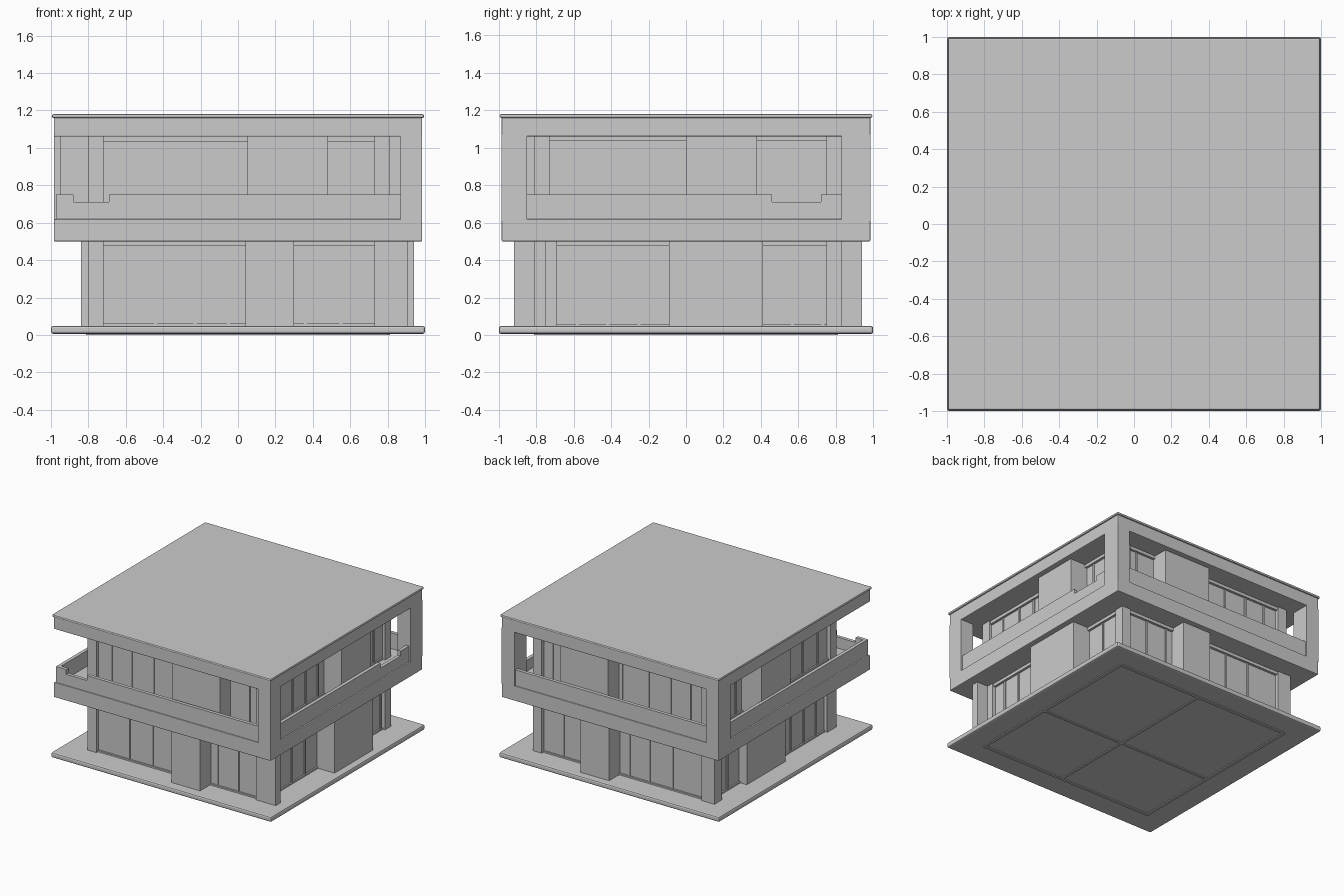
import bpy

if "Cube" in bpy.data.objects:
    bpy.data.objects.remove(bpy.data.objects["Cube"])


def box(name, x, y, z, bevel=0.0):
    """Axis-aligned box from (min, max) ranges."""
    bpy.ops.mesh.primitive_cube_add(size=1)
    o = bpy.context.object
    o.name = name
    o.location = [(a + b) / 2 for a, b in (x, y, z)]
    o.scale = [b - a for a, b in (x, y, z)]
    bpy.ops.object.transform_apply(location=True, rotation=False, scale=True)
    if bevel:
        m = o.modifiers.new("edge_bevel", 'BEVEL')
        m.width, m.segments = bevel, 2
    return o


E = 0.985                       # outer face of the upper floor
X0, X1 = -0.80, 0.81            # wall faces left and right
Y0, Y1 = -0.81, 0.83            # wall faces front and back
R = 0.03                        # window recess
GROUND, UPPER = (0.04, 0.51), (0.61, 1.07)

# Ground plate with the raised plan lines on its underside
box("ground_plate", (-1, 1), (-1, 1), (0.006, 0.048), 0.012)
for i, s in enumerate((-0.8, 0.8)):
    box(f"underside_rib_x{i}", (-0.8, 0.8), (s - .012, s + .012), (0, 0.012))
    box(f"underside_rib_y{i}", (s - .012, s + .012), (-0.8, 0.8), (0, 0.012))
box("underside_rib_mid_x", (-0.8, 0.8), (-0.11, -0.09), (0, 0.012))
box("underside_rib_mid_y", (0.03, 0.05), (-0.8, 0.8), (0, 0.012))

# Middle slab and roof
box("floor_slab", (-E, E), (-E, E), (0.5, 0.62), 0.006)
box("roof_slab", (-E, E), (-E, E), (1.06, 1.165), 0.006)
box("roof_cap", (-0.995, 0.995), (-0.995, 0.995), (1.16, 1.18), 0.008)

# Corner pillars of the upper frame; the front left corner stays open
box("pillar_front_right", (0.87, E), (-E, -0.85), UPPER)
box("pillar_back_right", (0.87, E), (0.83, E), UPPER)
box("pillar_back_left", (-E, -0.87), (0.83, E), UPPER)

# Balcony parapets, with low notches in the front and right ones
P, LOW = (0.61, 0.75), (0.61, 0.71)
F = (-E + .012, -E + .04)
S = (E - .04, E - .012)
box("parapet_front_corner", (-0.97, -0.88), F, P)
box("parapet_front_notch", (-0.88, -0.69), F, LOW)
box("parapet_front", (-0.69, 0.88), F, P)
box("parapet_right_a", S, (-0.86, 0.46), P)
box("parapet_right_notch", S, (0.46, 0.72), LOW)
box("parapet_right_b", S, (0.72, 0.84), P)
box("parapet_back", (-0.88, 0.88), S, P)
box("parapet_left", F, (-0.97, 0.84), P)

# Blade walls under the overhang at two ground corners
box("blade_front_right", (0.73, 0.91), (-0.81, -0.75), GROUND)
box("blade_back_left", (-0.84, -0.72), (0.73, 0.83), GROUND)


def wall_piece(name, side, span, depth, z):
    """Box on one facade: span along it, depth range outward from its glass."""
    d0, d1 = depth
    if side == "front":
        return box(name, span, (Y0 + R - d1, Y0 + R - d0), z)
    if side == "back":
        return box(name, span, (Y1 - R + d0, Y1 - R + d1), z)
    if side == "left":
        return box(name, (X0 + R - d1, X0 + R - d0), span, z)
    return box(name, (X1 - R + d0, X1 - R + d1), span, z)


def facade(level, side, z, ends, piers, block, proud, mullions):
    """Piers, projecting block, head and sill rails, and mullions."""
    n = f"{level}_{side}"
    for i, p in enumerate(piers):
        wall_piece(f"{n}_pier_{i}", side, p, (-0.05, R), z)
    wall_piece(f"{n}_block", side, block, (-0.05, R + proud), z)
    base = 0.045 if level == "ground" else 0.62
    top = 0.5 if level == "ground" else 1.06
    wall_piece(f"{n}_sill", side, ends, (-0.02, 0.012), (base - .005, base + .015))
    wall_piece(f"{n}_head", side, ends, (-0.02, 0.02), (top - .025, top + .005))
    for i, m in enumerate(mullions):
        wall_piece(f"{n}_mullion_{i}", side, (m - .008, m + .008), (-0.02, 0.008), z)


for level, z in (("ground", GROUND), ("upper", UPPER)):
    g = level == "ground"
    # Glazed core behind all four facades
    box(f"{level}_glazing", (X0 + R, X1 - R), (Y0 + R, Y1 - R), z)
    # Front and back match
    ends = (X0 + R, X1 - R)
    for side in ("front", "back"):
        piers = [(X0, -0.77), (0.74 if g else 0.79, X1)]
        block = (0.04, 0.30) if g else (0.05, 0.48)
        mull = (-0.44, -0.23, -0.05, 0.36, 0.55) if g else (-0.6, -0.42, -0.22, 0.02, 0.65)
        facade(level, side, z, ends, piers, block, 0.11, mull)
    # Right and left match; the left block is shallow on the ground floor
    ends = (Y0 + R, Y1 - R)
    for side, proud in (("right", 0.13), ("left", 0.04 if g else 0.15)):
        piers = [(Y0, -0.69 if g else -0.77), (0.78, Y1)]
        block = (-0.09, 0.41) if g else (0.0, 0.38)
        mull = (-0.58, -0.42, -0.25, 0.57, 0.73) if g else (-0.6, -0.41, -0.24, -0.08, 0.46, 0.64)
        facade(level, side, z, ends, piers, block, proud, mull)
